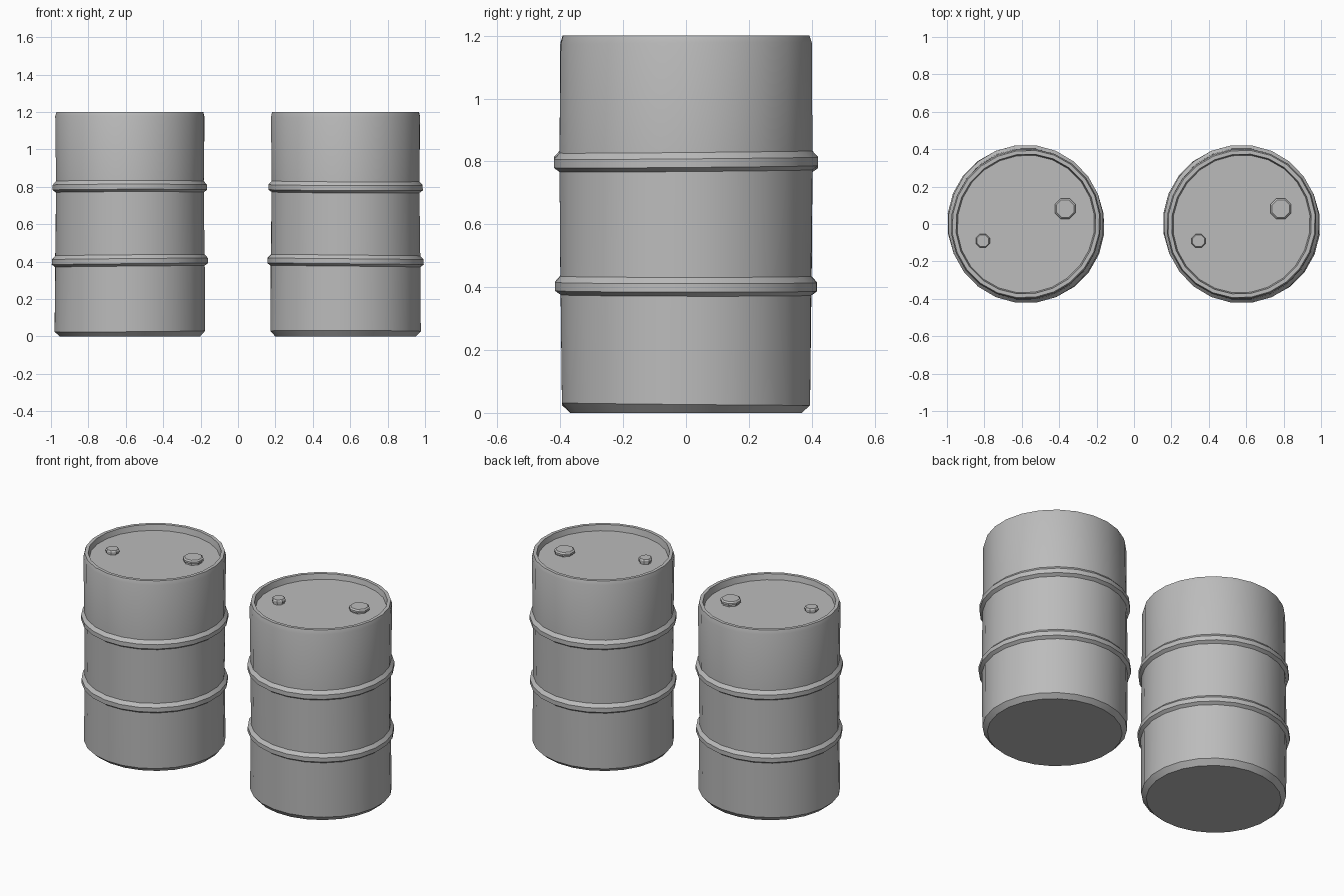
import bpy, bmesh, math, random

random.seed(4)
if "Cube" in bpy.data.objects:
    bpy.data.objects.remove(bpy.data.objects["Cube"], do_unlink=True)

steel = bpy.data.materials.new("grey steel")
steel.use_nodes = True
grey = (0.5, 0.5, 0.5, 1)
steel.diffuse_color = grey
steel.node_tree.nodes["Principled BSDF"].inputs["Base Color"].default_value = grey


def lathe(name, profile, sides, location, smooth_angle, wobble=0.0):
    """Spin (radius, height) points into a closed solid, with slight hand-worn wobble."""
    bm = bmesh.new()
    rings = []
    phases = [random.uniform(0, math.tau) for _ in range(3)]
    for r, z in profile:
        ring = []
        for i in range(sides):
            a = math.tau * (i + 0.5) / sides
            dr = wobble * math.sin(2 * a + phases[0] + 4 * z)
            dz = wobble * math.sin(a + phases[1] + 3 * z) if 0 < z < 1.19 else 0
            ring.append(bm.verts.new(((r + dr) * math.cos(a), (r + dr) * math.sin(a), z + dz)))
        rings.append(ring)
    for low, high in zip(rings, rings[1:]):
        for i in range(sides):
            j = (i + 1) % sides
            bm.faces.new((low[i], low[j], high[j], high[i]))
    bm.faces.new(rings[0][::-1])
    bm.faces.new(rings[-1])
    mesh = bpy.data.meshes.new(name)
    bm.to_mesh(mesh)
    bm.free()
    mesh.materials.append(steel)
    obj = bpy.data.objects.new(name, mesh)
    obj.location = location
    bpy.context.collection.objects.link(obj)
    bpy.ops.object.select_all(action="DESELECT")
    obj.select_set(True)
    bpy.context.view_layer.objects.active = obj
    bpy.ops.object.shade_smooth_by_angle(angle=math.radians(smooth_angle))
    return obj


# Drum outline: chamfered base, two raised hoops, rolled rim and recessed lid
BODY, HOOP, LID = 0.402, 0.42, 1.165
outline = [(0.375, 0), (BODY, 0.028)]
for z in (0.405, 0.8):
    outline += [(BODY, z - 0.03), (HOOP, z - 0.017), (HOOP, z + 0.01), (BODY, z + 0.03)]
outline += [(BODY, 1.175), (0.395, 1.2), (0.375, 1.2), (0.368, LID)]

for side, x in (("right", -0.578), ("left", 0.575)):
    lathe(side + "_drum", outline, 24, (x, 0, 0), 25, wobble=0.004)
    # Screw caps on the lid
    for label, r, dx, dy in (("large", 0.06, 0.21, 0.082), ("small", 0.04, -0.23, -0.09)):
        cap = [(r * 0.85, -0.005), (r * 0.85, 0.008), (r, 0.01), (r, 0.022), (r * 0.85, 0.03)]
        lathe(f"{side}_{label}_cap", cap, 8, (x + dx, dy, LID), 25)
